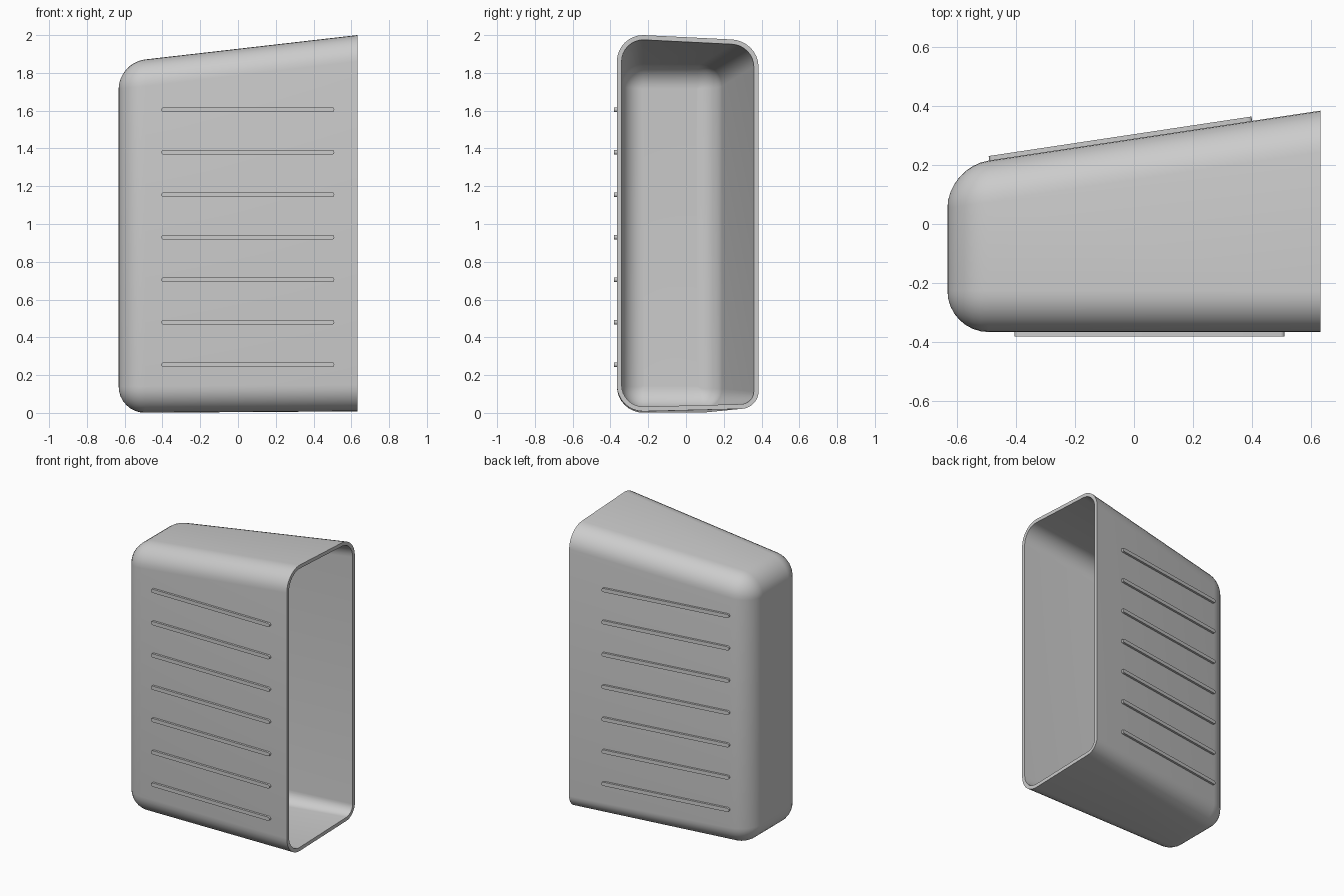
import bpy, bmesh, math
from mathutils import Vector

if "Cube" in bpy.data.objects:
    bpy.data.objects.remove(bpy.data.objects["Cube"])

grey = bpy.data.materials.new("light grey")
grey.diffuse_color = (0.6, 0.6, 0.6, 1)
grey.use_nodes = True
grey.node_tree.nodes["Principled BSDF"].inputs["Base Color"].default_value = grey.diffuse_color

X = 0.632       # half length
R = 0.14        # edge rounding
WALL = 0.025
SEG = 8


def section(x, d):
    """Rounded tapering cross-section at x, pulled inwards by d."""
    t = (x + X) / (2 * X)
    y0, y1 = -0.366 + d, 0.194 + 0.19 * t - d
    z0, z1 = 0.008 * t + d, 1.855 + 0.145 * t - d
    corners = [(y1, z0, -1, 1, -90, 0.13 - 0.04 * t), (y1, z1, -1, -1, 0, R),
               (y0, z1, 1, -1, 90, R), (y0, z0, 1, 1, 180, R)]
    pts = []
    for cy, cz, sy, sz, start, rad in corners:
        r = max(rad - d, 0.002)
        for i in range(SEG + 1):
            a = math.radians(start + 90 * i / SEG)
            y = cy + sy * r + r * math.cos(a)
            z = cz + sz * r + r * math.sin(a)
            # top and bottom tilt slightly towards the back of the open end
            w = (z - z0) / (z1 - z0)
            z += t * (0.045 * max(0, y) * (1 - w) - 0.05 * max(0, y + 0.22) * w)
            pts.append((x, y, z))
    return pts


def stations(e):
    """Positions and insets from the rounded closed end to the open rim."""
    r = R - e
    out = []
    for i in range(SEG + 1):
        a = math.radians(90 - 90 * i / SEG)
        out.append((-X + e + r * (1 - math.sin(a)), e + r * (1 - math.cos(a))))
    return out + [(X, e)]


def finish(bm, name):
    bmesh.ops.recalc_face_normals(bm, faces=bm.faces[:])
    me = bpy.data.meshes.new(name)
    bm.to_mesh(me)
    bm.free()
    ob = bpy.data.objects.new(name, me)
    bpy.context.collection.objects.link(ob)
    me.materials.append(grey)
    bpy.ops.object.select_all(action='DESELECT')
    ob.select_set(True)
    bpy.context.view_layer.objects.active = ob
    bpy.ops.object.shade_smooth_by_angle(angle=math.radians(30))
    return ob


# Hollow sleeve: outer skin to the rim, then inner skin back to the closed end
bm = bmesh.new()
path = stations(0) + stations(WALL)[::-1]
loops = [[bm.verts.new(p) for p in section(x, d)] for x, d in path]
for a, b in zip(loops, loops[1:]):
    n = len(a)
    for i in range(n):
        j = (i + 1) % n
        bm.faces.new((a[i], a[j], b[j], b[i]))
bm.faces.new(loops[0])
bm.faces.new(loops[-1])
finish(bm, "sleeve_shell")


def rib(name, a, b, normal, half=0.013, inside=0.012, outside=0.015):
    """Raised bar with round ends, running from a to b."""
    a, b, n = Vector(a), Vector(b), Vector(normal).normalized()
    u = (b - a).normalized()
    up = Vector((0, 0, 1))
    bm = bmesh.new()
    outline = []
    for end, start in ((b - u * half, -90), (a + u * half, 90)):
        for i in range(9):
            t = math.radians(start + 180 * i / 8)
            outline.append(end + u * half * math.cos(t) + up * half * math.sin(t))
    low = [bm.verts.new(p - n * inside) for p in outline]
    high = [bm.verts.new(p + n * outside) for p in outline]
    bm.faces.new(low)
    bm.faces.new(high)
    for i in range(len(low)):
        j = (i + 1) % len(low)
        bm.faces.new((low[i], low[j], high[j], high[i]))
    finish(bm, name)


# Seven grip ribs on the front and on the slanted back
def back_y(x):
    return 0.194 + 0.19 * (x + X) / (2 * X)


for k in range(7):
    z = 0.255 + 0.225 * k
    rib(f"front_rib_{k + 1}", (-0.405, -0.366, z), (0.51, -0.366, z), (0, -1, 0))
    rib(f"back_rib_{k + 1}", (-0.49, back_y(-0.49), z), (0.40, back_y(0.40), z),
        (-0.15, 1, 0))
